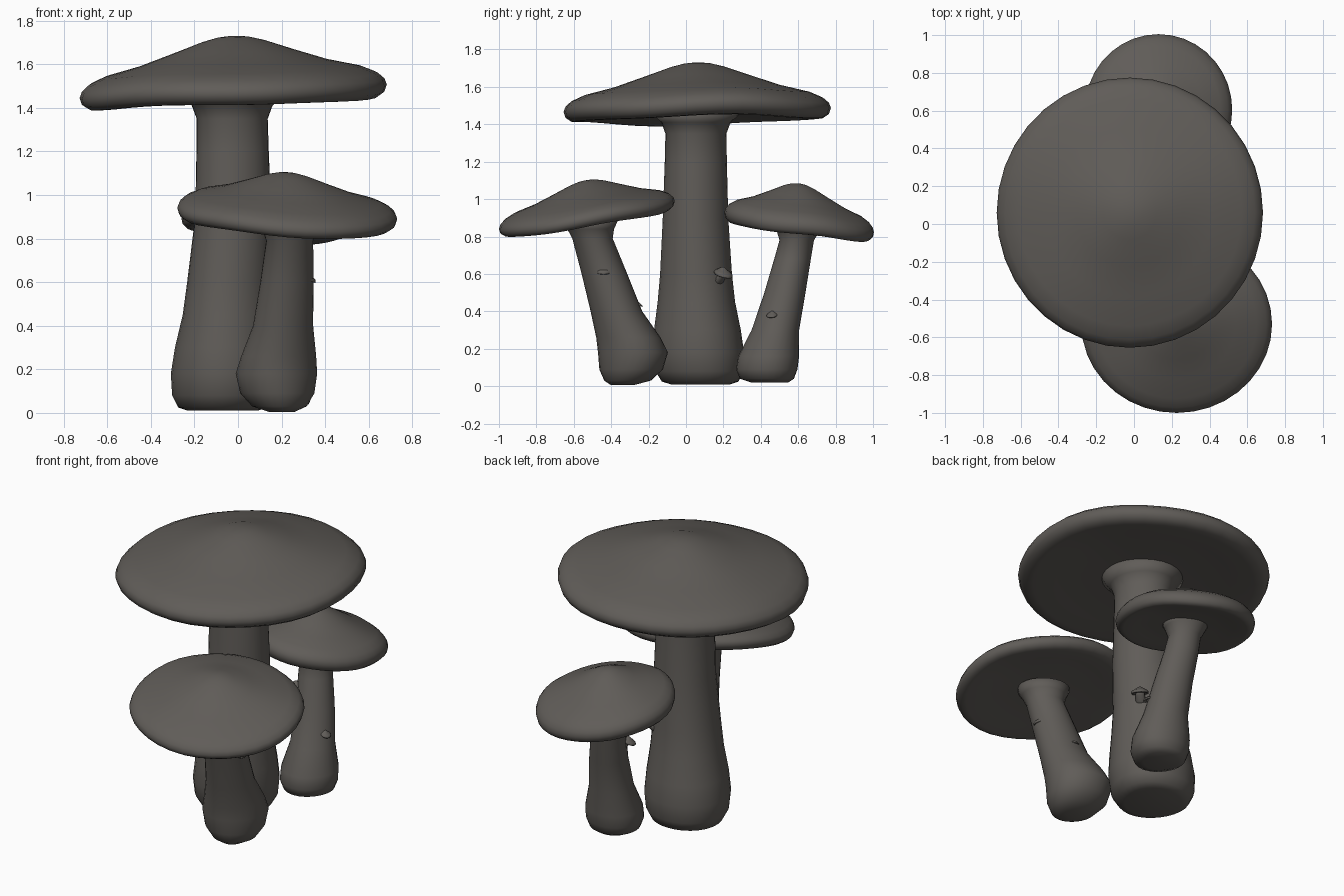
import bpy, bmesh, math
from mathutils import Vector

if "Cube" in bpy.data.objects:
    bpy.data.objects.remove(bpy.data.objects["Cube"])

# one warm dark grey for the whole cluster
grey = bpy.data.materials.new("warm dark grey")
grey.diffuse_color = (0.117, 0.108, 0.098, 1)
grey.use_nodes = True
grey.node_tree.nodes["Principled BSDF"].inputs["Base Color"].default_value = grey.diffuse_color


def loft(name, rings):
    """Skin a stack of rings (lists of points) and close both ends."""
    bm = bmesh.new()
    loops = [[bm.verts.new(p) for p in ring] for ring in rings]
    n = len(loops[0])
    for a, b in zip(loops, loops[1:]):
        for i in range(n):
            j = (i + 1) % n
            bm.faces.new((a[i], a[j], b[j], b[i]))
    for ring in (loops[0], loops[-1]):
        centre = bm.verts.new(sum((v.co for v in ring), Vector()) / n)
        for i in range(n):
            bm.faces.new((ring[i], ring[(i + 1) % n], centre))
    bmesh.ops.recalc_face_normals(bm, faces=bm.faces)
    mesh = bpy.data.meshes.new(name)
    bm.to_mesh(mesh)
    bm.free()
    mesh.materials.append(grey)
    mesh.shade_smooth()
    obj = bpy.data.objects.new(name, mesh)
    bpy.context.collection.objects.link(obj)
    return obj


# cap section as (radius, height) with a unit rim radius
CAP = [(0.03, .352), (.1, .345), (.2, .32), (.4, .25), (.62, .175), (.84, .12), (.94, .075),
       (.985, .035), (1, -.005), (.985, -.05), (.94, -.08), (.88, -.082), (.7, -.06),
       (.45, -.045), (.15, -.04)]


def cap(name, centre, rx, ry, height, slope_x, slope_y, wave=0.01, n=36):
    cx, cy, cz = centre
    rings = []
    for r, h in CAP:
        ring = []
        for i in range(n):
            a = 2 * math.pi * i / n
            x, y = rx * r * math.cos(a), ry * r * math.sin(a)
            w = wave * r * r * (math.sin(3 * a + 1) + 0.5 * math.sin(5 * a))
            ring.append((cx + x, cy + y, cz + h * height / .352 + slope_x * x + slope_y * y + w))
        rings.append(ring)
    return loft(name, rings)


def stem(name, sections, lump=0.02, n=28):
    """sections: (x, y, z, radius) from the ground up."""
    rings = []
    for x, y, z, r in sections:
        ring = []
        for i in range(n):
            a = 2 * math.pi * i / n
            q = r * (1 + lump * math.sin(3 * a + 2 * z))
            ring.append((x + q * math.cos(a), y + q * math.sin(a), z))
        rings.append(ring)
    return loft(name, rings)


# tall middle mushroom
stem("tall_stem", [(-.07, .08, .01, .16), (-.07, .08, .025, .205), (-.068, .075, .08, .235),
                   (-.065, .07, .18, .245), (-.06, .065, .3, .232), (-.05, .058, .45, .207),
                   (-.045, .055, .6, .192), (-.025, .05, .9, .175), (-.027, .05, 1.2, .166),
                   (-.028, .05, 1.35, .163), (-.028, .05, 1.41, .185), (-.028, .05, 1.46, .24)])
cap("tall_cap", (-.022, .06, 1.48), .705, .715, .25, .035, .015, .008)

# front mushroom, leaning forward
stem("front_stem", [(.2, -.34, .005, .06), (.19, -.31, .03, .125), (.18, -.29, .09, .17),
                    (.175, -.28, .18, .187), (.185, -.305, .26, .172), (.205, -.37, .4, .138),
                    (.222, -.435, .6, .122), (.235, -.5, .79, .108), (.235, -.51, .84, .125),
                    (.235, -.515, .885, .15)])
cap("front_cap", (.226, -.53, .918), .505, .47, .183, -.06, .16, .006)

# back mushroom, leaning backward
stem("back_stem", [(.18, .45, .02, .1), (.18, .435, .04, .145), (.18, .435, .09, .164),
                   (.18, .445, .16, .163), (.175, .48, .3, .127), (.16, .53, .5, .11),
                   (.135, .57, .68, .098), (.127, .592, .78, .092), (.127, .6, .83, .115),
                   (.127, .6, .86, .13)])
cap("back_cap", (.13, .605, .878), .39, .4, .205, -.06, -.13, .006)

# tiny mushrooms sprouting from the stems: (position, outward direction, cap radius)
SPROUTS = [((.125, .2, .6), (.75, .65), .05), ((.31, -.44, .62), (1, 0), .047),
           ((.28, .46, .38), (.95, -.3), .03), ((.22, -.255, .435), (0, 1), .022),
           ((.05, .49, .61), (-.82, -.57), .04)]
for k, ((x, y, z), (dx, dy), r) in enumerate(SPROUTS, 1):
    stem(f"sprout_stem_{k}", [(x - t * dx * r, y - t * dy * r, z - t * r, q * r)
                              for t, q in ((1.3, .4), (.9, .6), (.4, .55), (-.1, .5))], n=10)
    cap(f"sprout_cap_{k}", (x, y, z), r, r, r * .75, -.35 * dx, -.35 * dy, 0, n=12)
